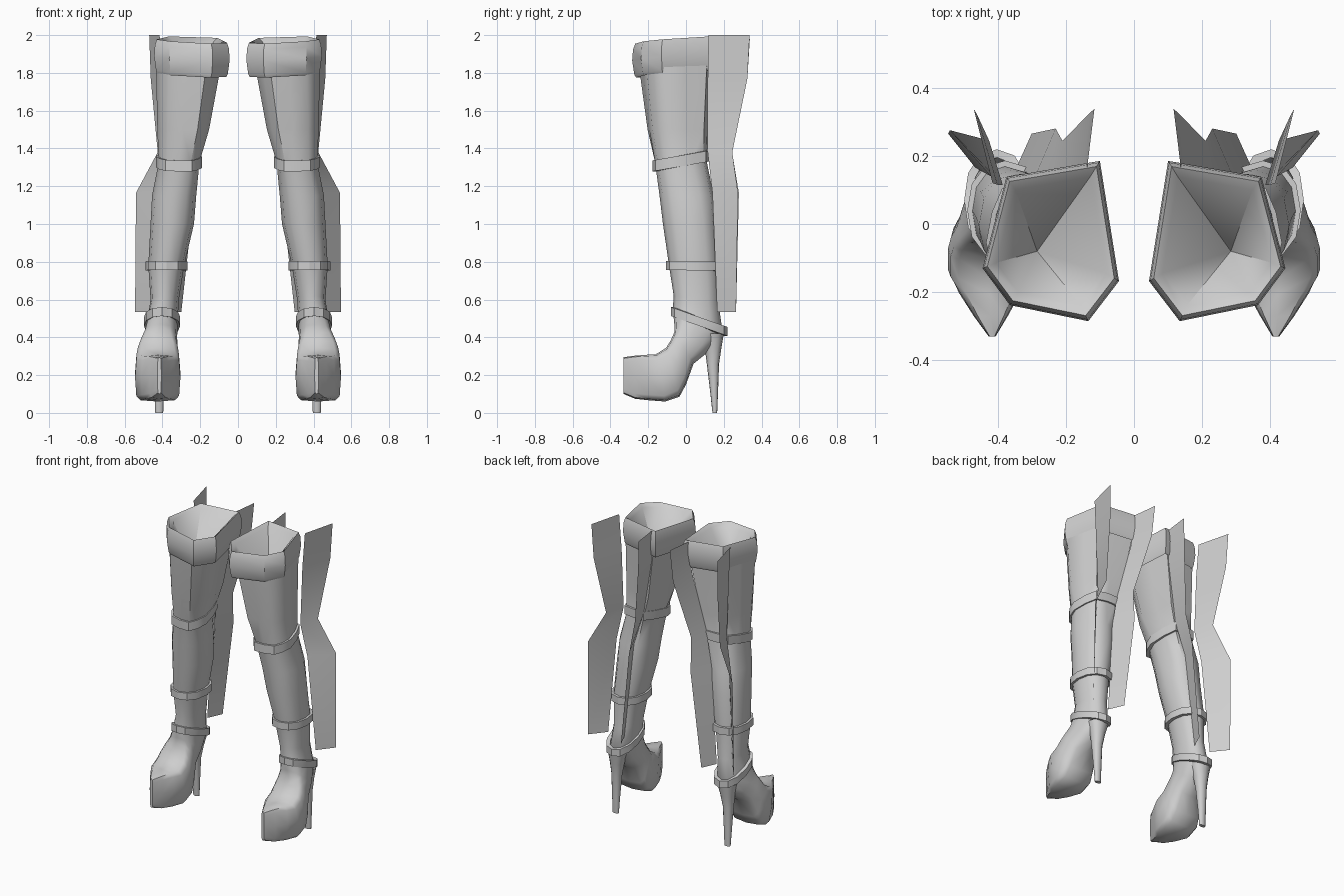
import bpy, bmesh, math

cube = bpy.data.objects.get("Cube")
if cube:
    bpy.data.objects.remove(cube, do_unlink=True)

grey = bpy.data.materials.new("light_grey")
grey.use_nodes = True
grey.diffuse_color = (0.62, 0.62, 0.62, 1)
bsdf = grey.node_tree.nodes["Principled BSDF"]
bsdf.inputs["Base Color"].default_value = (0.62, 0.62, 0.62, 1)
bsdf.inputs["Roughness"].default_value = 0.7

# Six-cornered thigh outline in unit space, clockwise from the inner back corner
HEX = [(-.72, 1), (.65, .8), (1, -.34), (.6, -.8), (-.55, -1), (-1, -.5)]


def thigh_outline():
    pts = []
    for i, (x, y) in enumerate(HEX):
        nx, ny = HEX[(i + 1) % 6]
        pts += [(x, y), ((x + nx) / 2, (y + ny) / 2)]
    return pts


def oval(power):
    pts = []
    for k in range(12):
        a = math.radians(120 - 30 * k)
        c, s = math.cos(a), math.sin(a)
        pts.append((math.copysign(abs(c) ** power, c) if abs(c) > 1e-6 else 0,
                    math.copysign(abs(s) ** power, s) if abs(s) > 1e-6 else 0))
    return pts


def ring(row, grow=0.0):
    """row: centre x, half width, front y, front z, back y, back z, thigh blend, roundness"""
    cx, hw, yf, zf, yb, zb, blend, power = row
    pts = []
    for (hx, hy), (ox, oy) in zip(thigh_outline(), oval(power)):
        u = hx * blend + ox * (1 - blend)
        s = (hy * blend + oy * (1 - blend) + 1) / 2
        y0, y1 = yf - grow, yb + grow
        pts.append((cx + (hw + grow) * u, y0 + (y1 - y0) * s, zf + (zb - zf) * s))
    return pts


def make(name, side, bm, angle):
    """Finish a part; side -1 mirrors it to the right boot."""
    for v in bm.verts:
        v.co.x *= side
    bmesh.ops.recalc_face_normals(bm, faces=bm.faces)
    me = bpy.data.meshes.new(name)
    bm.to_mesh(me)
    bm.free()
    ob = bpy.data.objects.new(("left_" if side > 0 else "right_") + name, me)
    bpy.context.collection.objects.link(ob)
    me.materials.append(grey)
    bpy.ops.object.select_all(action='DESELECT')
    ob.select_set(True)
    bpy.context.view_layer.objects.active = ob
    bpy.ops.object.shade_smooth_by_angle(angle=math.radians(angle))


def loft(name, side, rings, cap=False, closed=False, apex=None, angle=45):
    bm = bmesh.new()
    loops = [[bm.verts.new(p) for p in r] for r in rings]
    n = len(loops[0])
    pairs = list(zip(loops, loops[1:]))
    if closed:
        pairs.append((loops[-1], loops[0]))
    for a, b in pairs:
        for i in range(n):
            j = (i + 1) % n
            bm.faces.new((a[i], a[j], b[j], b[i]))
    if cap:
        bm.faces.new(loops[-1])
    if apex:
        tip = bm.verts.new(apex)
        for i in range(n):
            bm.faces.new((loops[-1][i], loops[-1][(i + 1) % n], tip))
    make(name, side, bm, angle)


def panel(name, side, edges):
    """Thin strip between an attached edge and a free edge."""
    bm = bmesh.new()
    rows = [(bm.verts.new((ax, ay, z)), bm.verts.new((bx, by, z)))
            for z, ax, ay, bx, by in edges]
    for (a, b), (c, d) in zip(rows, rows[1:]):
        bm.faces.new((a, b, d, c))
    make(name, side, bm, 25)


# Thigh to ankle, then over the instep to the pointed toe
BOOT = [
    (.262, .172, -.250, 1.84, .150, 1.84, 1, .8),
    (.290, .137, -.207, 1.50, .125, 1.50, .8, .8),
    (.312, .108, -.170, 1.32, .115, 1.34, .5, .8),
    (.338, .117, -.143, 1.15, .150, 1.15, .2, .85),
    (.348, .115, -.122, 1.00, .160, 1.00, 0, .9),
    (.380, .095, -.090, .78, .170, .78, 0, .9),
    (.388, .075, -.065, .62, .172, .58, 0, .9),
    (.400, .080, -.070, .55, .195, .42, 0, .9),
    (.412, .090, -.062, .47, .120, .325, 0, .8),
    (.420, .100, -.060, .43, .040, .26, 0, .65),
    (.424, .113, -.080, .385, .000, .15, 0, .5),
    (.425, .120, -.105, .345, -.035, .085, 0, .45),
    (.425, .120, -.160, .310, -.110, .06, 0, .4),
    (.423, .090, -.205, .308, -.200, .067, 0, .4),
    (.420, .050, -.270, .303, -.270, .075, 0, .4),
    (.416, .010, -.330, .295, -.330, .10, 0, .5),
]

HEEL = [
    (.408, .065, .080, .42, .200, .42, 0, .9),
    (.412, .045, .100, .34, .187, .34, 0, .9),
    (.416, .033, .110, .26, .175, .26, 0, .9),
    (.417, .026, .127, .12, .170, .12, 0, .9),
    (.417, .021, .140, .00, .165, .00, 0, .9),
]

# Straps: top row of each and its height
STRAPS = {
    "knee_strap": ((.312, .108, -.172, 1.335, .115, 1.39, .5, .8), .058),
    "calf_strap": ((.378, .097, -.092, .805, .172, .80, 0, .9), .048),
    "ankle_strap": ((.402, .082, -.066, .56, .205, .455, 0, .9), .047),
}

# Folded cuff: scale of the outline, height
CUFF = [(.84, 1.83), (.91, 1.795), (.95, 1.81), (1.0, 1.885), (.98, 1.945), (.93, 1.975), (.80, 1.955)]


def cuff_ring(scale, z):
    return [(.244 + .2 * scale * x, -.05 + .235 * scale * y, z + .016 * y + .008 * x)
            for x, y in HEX]


# Attached and free edges: z, attached x, y, free x, y
OUTER = [(2.0, .415, .12, .47, .337), (1.77, .40, .115, .462, .325), (1.38, .385, .115, .425, .245),
         (1.165, .42, .14, .54, .275), (.535, .465, .165, .545, .265)]
INNER = [(1.98, .137, .168, .116, .338), (1.77, .15, .15, .13, .325), (1.38, .235, .115, .21, .244),
         (1.165, .29, .14, .23, .28), (.535, .345, .165, .30, .265)]

for side in (1, -1):
    loft("boot", side, [ring(r) for r in BOOT], cap=True, angle=50)
    loft("heel", side, [ring(r) for r in HEEL], cap=True)
    for name, (row, height) in STRAPS.items():
        low = list(row)
        low[3] -= height
        low[5] -= height
        loft(name, side, [ring(row, -.01), ring(row, .014), ring(low, .014), ring(low, -.01)],
             closed=True, angle=30)
    loft("cuff", side, [cuff_ring(*c) for c in CUFF], apex=(.284, -.08, 1.66), angle=40)
    panel("outer_panel", side, OUTER)
    panel("inner_panel", side, INNER)
